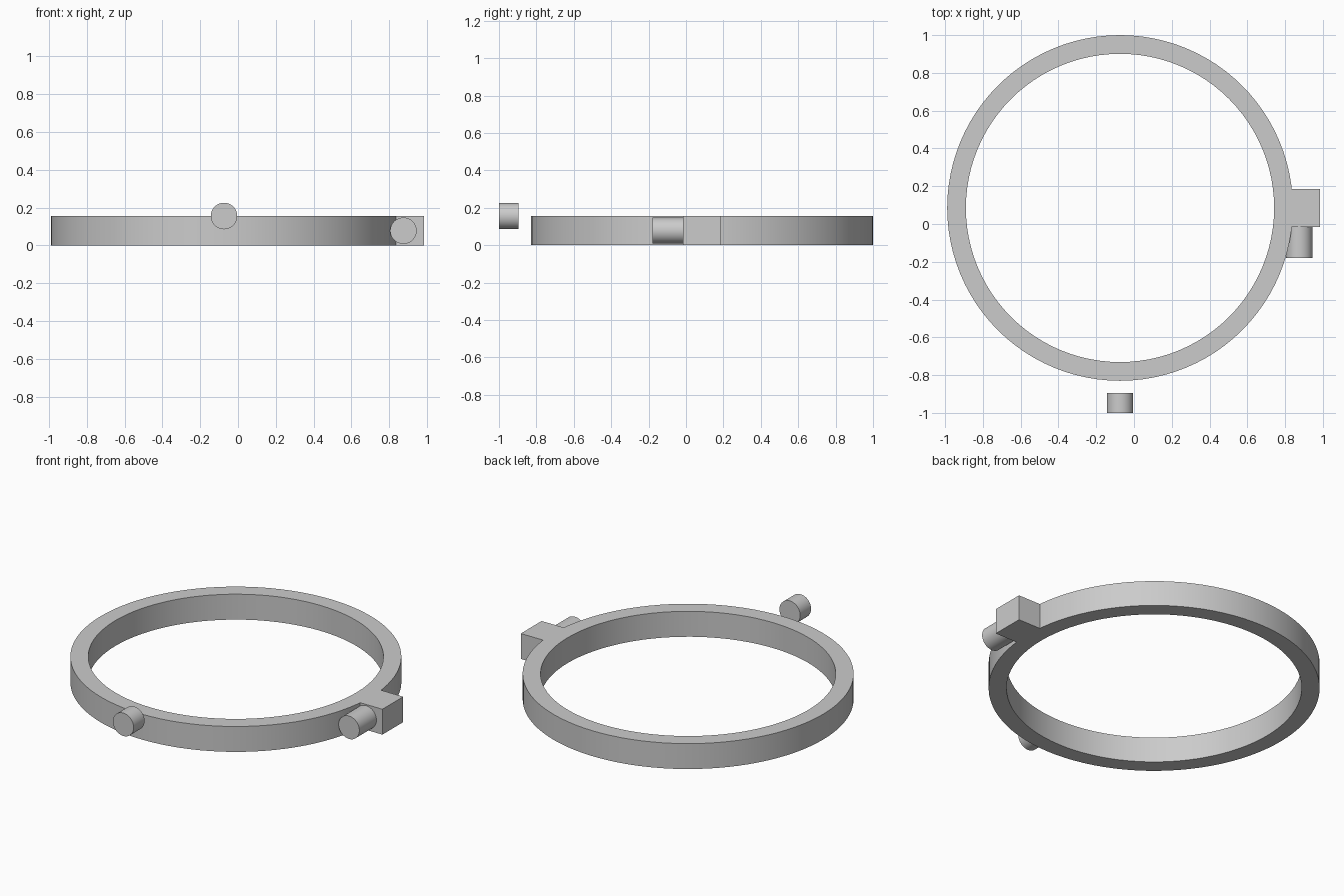
import bpy, bmesh, math
from mathutils import Matrix, Vector

cube = bpy.data.objects.get("Cube")
if cube:
    bpy.data.objects.remove(cube, do_unlink=True)

GREY = (0.6, 0.6, 0.6, 1)
grey = bpy.data.materials.new("light grey")
grey.use_nodes = True
grey.diffuse_color = GREY
grey.node_tree.nodes["Principled BSDF"].inputs["Base Color"].default_value = GREY

CENTRE = Vector((-0.074, 0.085))
OUTER, INNER, HEIGHT = 0.915, 0.816, 0.155


def finish(name, bm, smooth=True):
    bmesh.ops.recalc_face_normals(bm, faces=bm.faces)
    mesh = bpy.data.meshes.new(name)
    bm.to_mesh(mesh)
    bm.free()
    mesh.materials.append(grey)
    obj = bpy.data.objects.new(name, mesh)
    bpy.context.collection.objects.link(obj)
    if smooth:
        bpy.ops.object.select_all(action="DESELECT")
        obj.select_set(True)
        bpy.context.view_layer.objects.active = obj
        bpy.ops.object.shade_smooth_by_angle(angle=math.radians(30))
    return obj


def pin(name, x, z, y_front, y_back, radius=0.07):
    """Round peg lying along the y axis."""
    bm = bmesh.new()
    place = Matrix.Translation((x, (y_front + y_back) / 2, z)) @ Matrix.Rotation(math.pi / 2, 4, "X")
    bmesh.ops.create_cone(bm, cap_ends=True, segments=48, radius1=radius, radius2=radius,
                          depth=y_back - y_front, matrix=place)
    return finish(name, bm)


# Flat-walled ring: a rectangular section spun around the centre
bm = bmesh.new()
section = [(INNER, 0), (OUTER, 0), (OUTER, HEIGHT), (INNER, HEIGHT)]
verts = [bm.verts.new((CENTRE.x + r, CENTRE.y, z)) for r, z in section]
edges = [bm.edges.new((verts[i], verts[(i + 1) % 4])) for i in range(4)]
bmesh.ops.spin(bm, geom=verts + edges, cent=(*CENTRE, 0), axis=(0, 0, 1),
               angle=math.tau, steps=96, use_merge=True)
bmesh.ops.remove_doubles(bm, verts=bm.verts, dist=0.0001)
finish("ring_band", bm)

# Square lug on the left side of the ring
x0, x1, y0, y1 = 0.785, 0.985, -0.015, 0.185
bm = bmesh.new()
place = Matrix.Translation(((x0 + x1) / 2, (y0 + y1) / 2, HEIGHT / 2))
place = place @ Matrix.Diagonal((x1 - x0, y1 - y0, HEIGHT, 1))
bmesh.ops.create_cube(bm, size=1, matrix=place)
finish("side_lug", bm, smooth=False)

# Peg on the lug, and the separate peg in front of the ring
pin("lug_pin", 0.875, HEIGHT / 2, -0.18, y0)
pin("front_pin", CENTRE.x, HEIGHT, -1.0, -0.895)
